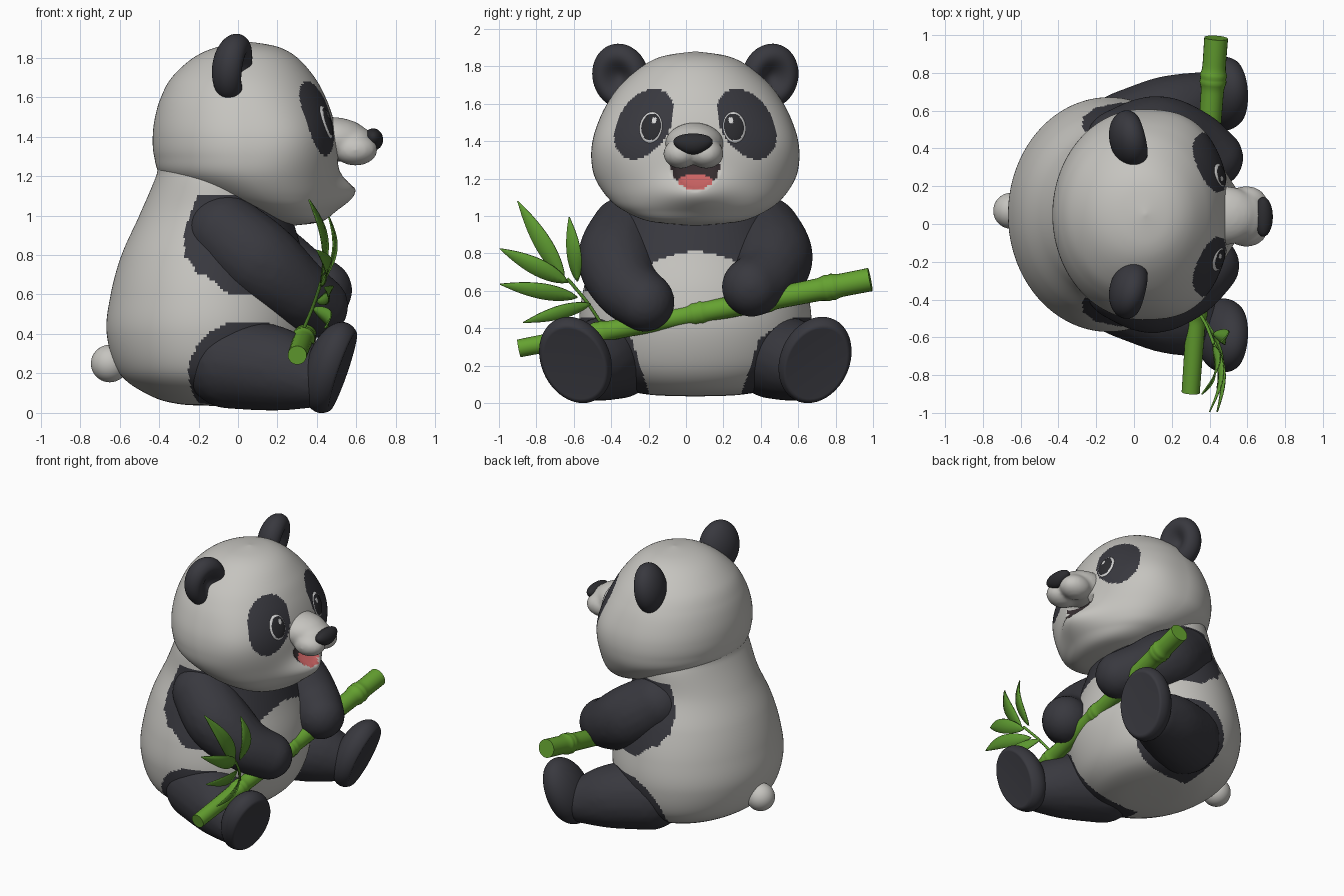
import bpy, bmesh, math
from mathutils import Vector, Matrix, Euler
from mathutils.bvhtree import BVHTree

if "Cube" in bpy.data.objects:
    bpy.data.objects.remove(bpy.data.objects["Cube"])

YC = 0.05  # symmetry plane of the animal, which looks along +x


def material(name, r, g, b):
    m = bpy.data.materials.new(name)
    m.diffuse_color = (r, g, b, 1)
    m.use_nodes = True
    m.node_tree.nodes["Principled BSDF"].inputs["Base Color"].default_value = m.diffuse_color
    return m


WHITE = material("white fur", 0.56, 0.55, 0.52)
DARK = material("dark fur", 0.04, 0.04, 0.049)
BLACK = material("nose black", 0.025, 0.025, 0.029)
EYE = material("eye white", 0.65, 0.65, 0.65)
MOUTH = material("mouth dark", 0.035, 0.025, 0.028)
TONGUE = material("tongue pink", 0.62, 0.13, 0.13)
STALK = material("stalk green", 0.13, 0.36, 0.03)
LEAF = material("leaf green", 0.11, 0.32, 0.03)


def finish(name, bm, mats, flat_ngons=False):
    bmesh.ops.recalc_face_normals(bm, faces=bm.faces)
    for f in bm.faces:
        f.smooth = not (flat_ngons and len(f.verts) > 4)
    me = bpy.data.meshes.new(name)
    bm.to_mesh(me)
    bm.free()
    for m in mats:
        me.materials.append(m)
    ob = bpy.data.objects.new(name, me)
    bpy.context.collection.objects.link(ob)
    return ob


def spline(pts, n):
    """Smooth curve through tuples of any length."""
    out = []
    for i in range(len(pts) - 1):
        p0, p1, p2, p3 = (pts[max(0, min(len(pts) - 1, i + k))] for k in (-1, 0, 1, 2))
        for j in range(n):
            t = j / n
            out.append(tuple(0.5 * (2 * b + (c - a) * t + (2 * a - 5 * b + 4 * c - d) * t * t
                                    + (3 * b - a - 3 * c + d) * t ** 3)
                             for a, b, c, d in zip(p0, p1, p2, p3)))
    out.append(tuple(pts[-1]))
    return out


def skin(bm, rings):
    n = len(rings[0])
    for a, b in zip(rings, rings[1:]):
        for i in range(n):
            bm.faces.new((a[i], a[(i + 1) % n], b[(i + 1) % n], b[i]))


def loft(name, levels, segs, mats, steps=9, shape=None, paint=None, front=lambda z: 1):
    """Stack of ellipses given as (z, x back, x front, half width); front() below 1 flattens the face."""
    bm = bmesh.new()
    rings = []
    for z, x0, x1, ry in spline(levels, steps):
        ring = []
        for k in range(segs):
            a = 2 * math.pi * k / segs
            c = math.cos(a)
            c = c ** front(z) if c > 0 else c
            p = Vector(((x0 + x1) / 2 + max(0, x1 - x0) / 2 * c,
                        YC + max(0, ry) * math.sin(a), z))
            if shape and c > 0:
                p.x += shape(p.y - YC, z)
            ring.append(bm.verts.new(p))
        rings.append(ring)
    skin(bm, rings)
    bmesh.ops.remove_doubles(bm, verts=bm.verts, dist=1e-5)
    for f in bm.faces:
        c = f.calc_center_median()
        f.material_index = paint(c.x, c.y - YC, c.z)
    return finish(name, bm, mats)


def ellipsoid(name, loc, radii, mats, rot=Matrix(), edit=None, paint=None):
    """Ball with its poles on local x; edit and paint work on the unit ball."""
    bm = bmesh.new()
    bmesh.ops.create_uvsphere(bm, u_segments=48, v_segments=32, radius=1,
                              matrix=Matrix.Rotation(math.pi / 2, 4, 'Y'))
    if paint:
        for f in bm.faces:
            f.material_index = paint(f.calc_center_median())
    if edit:
        for v in bm.verts:
            edit(v.co)
    bm.transform(Matrix.Translation(loc) @ rot @ Matrix.Diagonal((*radii, 1)))
    return finish(name, bm, mats)


def blob(name, balls, mat, voxel=0.016, smooth=6):
    """Balls (x, y, z, rx, ry, rz) fused into one smooth skin."""
    bm = bmesh.new()
    for x, y, z, *r in balls:
        bmesh.ops.create_icosphere(bm, subdivisions=3, radius=1,
                                   matrix=Matrix.Translation((x, y, z)) @ Matrix.Diagonal((*r, 1)))
    ob = finish(name, bm, [mat])
    m = ob.modifiers.new("fuse", 'REMESH')
    m.mode, m.voxel_size, m.use_smooth_shade = 'VOXEL', voxel, True
    s = ob.modifiers.new("soften", 'SMOOTH')
    s.factor, s.iterations = 0.5, smooth


def limb(name, path, mat):
    blob(name, [(x, y, z, r, r, r) for x, y, z, r in spline(path, 8)], mat)


# Torso with dark chest band, shoulders and hips
def torso_paint(x, dy, z):
    d = abs(dy)
    chest = 0.81 - 1.2 * min(d, 0.3) ** 2 < z < 1.1 - 0.1 * max(0, x) and x > -0.28 + 0.36 * abs(z - 0.9)
    side = d > 0.4 and -0.27 < x < 0.12 and max(0.6, 0.73 - 0.85 * (x + 0.2)) < z < 0.9
    hip = z < 0.46 and d > 0.23 + 0.33 * z and ((x - 0.05) / 0.3) ** 2 + ((z - 0.2) / 0.27) ** 2 < 1
    return int(chest or side or hip)


loft("torso", [(0.035, -0.1, -0.1, 0), (0.045, -0.3, 0.1, 0.25), (0.09, -0.45, 0.24, 0.43),
               (0.2, -0.6, 0.34, 0.57), (0.4, -0.665, 0.4, 0.62), (0.6, -0.645, 0.385, 0.6),
               (0.8, -0.59, 0.33, 0.54), (1.0, -0.5, 0.27, 0.46), (1.2, -0.415, 0.2, 0.43),
               (1.35, -0.37, 0.1, 0.34), (1.4, -0.1, -0.1, 0)],
     240, [WHITE, DARK], steps=14, paint=torso_paint)
ellipsoid("tail", (-0.65, YC + 0.02, 0.25), (0.095, 0.095, 0.095), [WHITE])


# Head: chin bulge, open mouth hollow, painted eye patches
def mouth(dy, z):
    return (dy / 0.13) ** 2 + ((z - 1.275) / 0.135) ** 2 if z < 1.28 else 9


def head_shape(dy, z):
    dx = 0.09 * math.exp(-(dy / 0.18) ** 2 - ((z - 1.12) / (0.09 if z > 1.12 else 0.1)) ** 2)
    return dx - 0.06 * math.sqrt(max(0, 1 - mouth(dy, z)))


def head_paint(x, dy, z):
    if x < 0.1:
        return 0
    if mouth(dy, z) < 1:
        return 3 if (dy / 0.095) ** 2 + ((z - 1.183) / 0.042) ** 2 < 1 else 2
    u, w, t = abs(dy) - 0.275, z - 1.492, math.radians(32)
    along, across = w * math.cos(t) - u * math.sin(t), u * math.cos(t) + w * math.sin(t)
    return int((along / 0.205) ** 2 + (across / 0.136) ** 2 < 1)


head = loft("head", [(0.948, 0.27, 0.27, 0), (0.97, 0.12, 0.415, 0.24), (1.03, -0.04, 0.468, 0.385),
                     (1.1, -0.22, 0.5, 0.47), (1.2, -0.385, 0.512, 0.535), (1.3, -0.425, 0.512, 0.556),
                     (1.4, -0.432, 0.502, 0.55), (1.5, -0.42, 0.48, 0.52), (1.6, -0.39, 0.443, 0.472),
                     (1.7, -0.335, 0.388, 0.4), (1.8, -0.225, 0.3, 0.285), (1.855, -0.1, 0.2, 0.17),
                     (1.88, 0.06, 0.06, 0)],
            256, [WHITE, DARK, MOUTH, TONGUE], shape=head_shape, paint=head_paint,
            front=lambda z: 1 - 0.33 * math.exp(-((z - 1.4) / 0.24) ** 2))
skull = BVHTree.FromPolygons([v.co for v in head.data.vertices],
                             [p.vertices[:] for p in head.data.polygons])

# Muzzle and nose
blob("muzzle", [(0.47, YC - 0.005, 1.385, 0.2, 0.158, 0.115), (0.58, YC - 0.01, 1.37, 0.115, 0.135, 0.088)]
     + [(0.595, YC - 0.01 + s * 0.068, 1.333, 0.113, 0.094, 0.081) for s in (-1, 1)],
     WHITE, 0.012, 10)


def nose_edit(co):
    co.y *= 1 + 0.25 * co.z


ellipsoid("nose", (0.685, YC - 0.012, 1.385), (0.05, 0.102, 0.056), [BLACK], edit=nose_edit)


# Paired parts
def ear_edit(co):
    if co.x > 0:
        rho = math.hypot(co.y, co.z)
        co.x -= 0.85 * math.exp(-(rho / 0.5) ** 2)


def foot_edit(co):
    if co.x > 0:
        co.x = min(co.x, 0.42 + 0.06 * (co.y ** 2 + co.z ** 2))


for s, side in ((-1, "right"), (1, "left")):
    def eye_paint(c, s=s):
        if c.x > 0 and math.hypot(c.y + s * 0.3, c.z - 0.4) < 0.2:
            return 0
        return int(c.x > 0 and math.hypot(c.y + s * 0.06, c.z) < 0.84)

    hit, normal, _, _ = skull.ray_cast(Vector((2, YC - 0.015 + s * 0.224, 1.475)), Vector((-1, 0, 0)))
    ellipsoid(side + "_eye", hit - normal * 0.01, (0.024, 0.066, 0.088), [EYE, BLACK],
              normal.to_track_quat('X', 'Z').to_matrix().to_4x4(), paint=eye_paint)

    ellipsoid(side + "_ear", (-0.02, YC + s * 0.4, 1.747), (0.108, 0.153, 0.176), [DARK],
              Euler((s * -0.2, 0.14, s * 0.25)).to_matrix().to_4x4(), edit=ear_edit)

    limb(side + "_leg", [(-0.04, YC + s * 0.42, 0.255, 0.235), (0.18, YC + s * 0.52, 0.225, 0.215),
                         (0.355, YC + s * 0.6, 0.178, 0.155)], DARK)
    ellipsoid(side + "_foot", (0.475, YC + s * 0.64, 0.23), (0.13, 0.188, 0.246), [DARK],
              Euler((s * -0.32, math.radians(20), s * 0.15)).to_matrix().to_4x4(), edit=foot_edit)

# Arms, one hand lower than the other along the stalk
limb("right_arm", [(-0.065, YC - 0.365, 0.91, 0.2), (0.1, YC - 0.415, 0.77, 0.215),
                   (0.28, YC - 0.37, 0.625, 0.18), (0.4, YC - 0.27, 0.54, 0.16)], DARK)
limb("left_arm", [(-0.065, YC + 0.365, 0.91, 0.2), (0.12, YC + 0.415, 0.78, 0.215),
                  (0.3, YC + 0.38, 0.675, 0.18), (0.42, YC + 0.3, 0.62, 0.16)], DARK)

# Bamboo stalk with swollen joints
A, B = Vector((0.3, -0.893, 0.292)), Vector((0.435, 0.985, 0.66))
NODES = (0.23, 0.51, 0.7, 0.885)
axis = Matrix.Translation(A) @ (B - A).to_track_quat('Z', 'X').to_matrix().to_4x4()
bm = bmesh.new()
rings = []
for i in range(161):
    t = i / 160
    swell = sum(0.24 * math.exp(-((t - n) / 0.018) ** 2) - 0.14 * math.exp(-((t - n) / 0.006) ** 2)
                for n in NODES)
    r = (0.048 + 0.015 * t) * (1 + swell)
    rings.append([bm.verts.new(axis @ Vector((r * math.cos(a), r * math.sin(a), t * (B - A).length)))
                  for a in (2 * math.pi * k / 24 for k in range(24))])
skin(bm, rings)
bm.faces.new(rings[0])
bm.faces.new(rings[-1])
finish("bamboo_stalk", bm, [STALK], flat_ngons=True)

# Twig and leaves
blob("twig", [(x, y, z, 0.01, 0.01, 0.01) for x, y, z in
              spline([(0.33, -0.45, 0.42), (0.38, -0.53, 0.54), (0.42, -0.63, 0.66)], 16)],
     LEAF, 0.005, 2)


def leaf(name, base, tip, half):
    base, tip = Vector(base), Vector(tip)
    across = (tip - base).cross(Vector((1, 0, 0.0))).normalized() + Vector((0.3, 0, 0))
    bm = bmesh.new()
    rows = []
    for i in range(15):
        t = i / 14
        mid = base.lerp(tip, t) + Vector((0.05 * math.sin(math.pi * t), 0, 0))
        w = max(0.002, half * math.sin(math.pi * t ** 0.8) ** 0.85 if 0 < t < 1 else 0)
        rows.append([bm.verts.new(mid + across * w * k - Vector((0.2 * w * (1 - abs(k)), 0, 0)))
                     for k in (-1, 0, 1)])
    for a, b in zip(rows, rows[1:]):
        for k in (0, 1):
            bm.faces.new((a[k], a[k + 1], b[k + 1], b[k]))
    m = finish(name, bm, [LEAF]).modifiers.new("thickness", 'SOLIDIFY')
    m.thickness, m.offset = 0.007, 0


for i, (base, tip, half) in enumerate([
        ((0.42, -0.65, 0.66), (0.36, -0.9, 1.08), 0.046),
        ((0.42, -0.58, 0.65), (0.46, -0.625, 0.995), 0.038),
        ((0.42, -0.63, 0.645), (0.4, -0.995, 0.825), 0.046),
        ((0.4, -0.58, 0.565), (0.44, -0.995, 0.635), 0.042),
        ((0.38, -0.51, 0.53), (0.44, -0.87, 0.43), 0.036)]):
    leaf(f"leaf_{i + 1}", base, tip, half)
